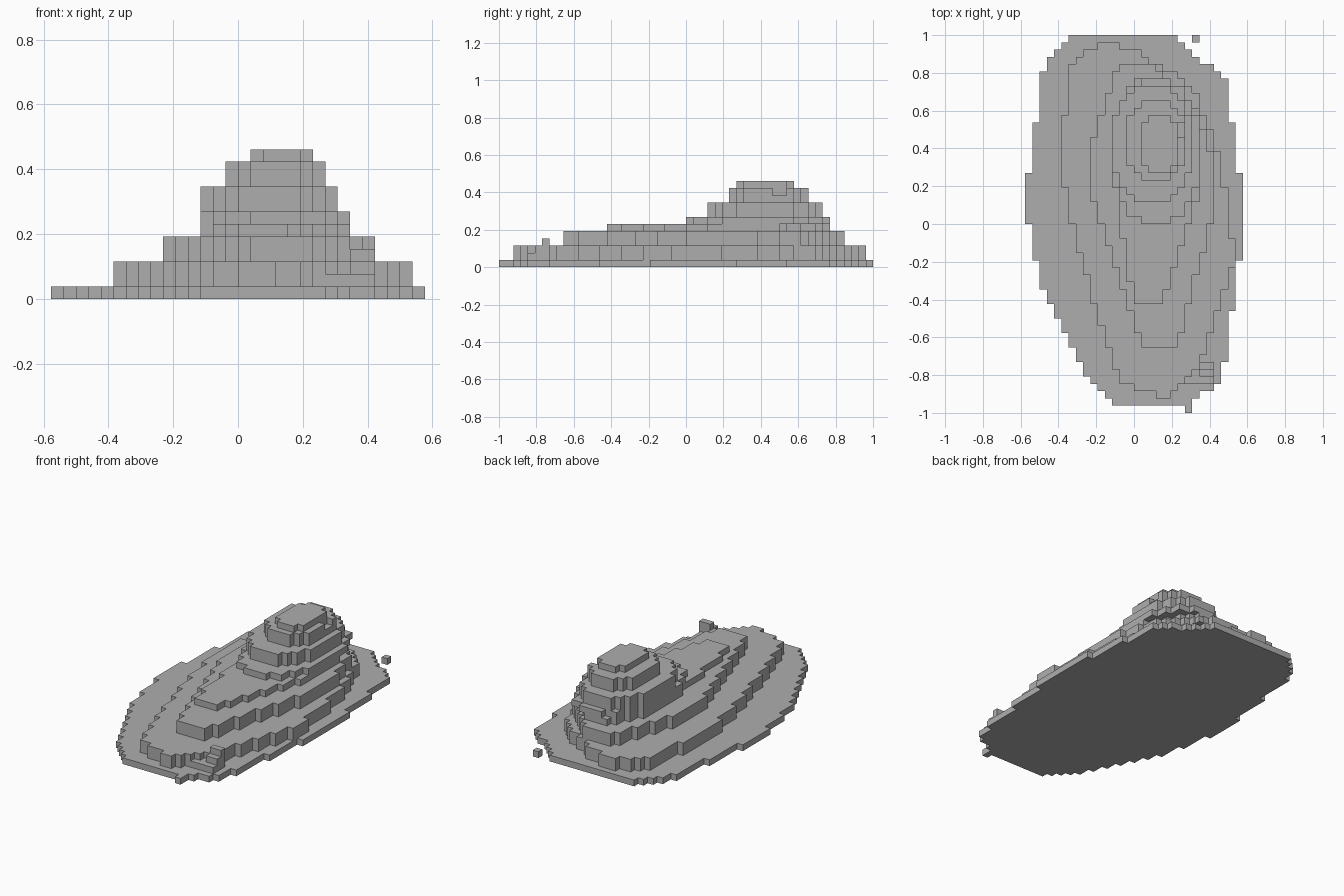
import bpy, bmesh, math
from mathutils import Vector

if "Cube" in bpy.data.objects:
    bpy.data.objects.remove(bpy.data.objects["Cube"])

V = 1 / 26  # edge of one cube; all sizes below are counted in cubes

stone = bpy.data.materials.new("grey stone")
stone.diffuse_color = (0.42, 0.42, 0.42, 1)
stone.use_nodes = True
stone.node_tree.nodes["Principled BSDF"].inputs["Base Color"].default_value = stone.diffuse_color


def box(x0, x1, y0, y1, z0, z1):
    return {(x, y, z) for x in range(x0, x1) for y in range(y0, y1) for z in range(z0, z1)}


def fill(inside, z0, z1):
    """Cubes whose centre lies inside an outline."""
    return {c for c in box(-15, 15, -26, 26, z0, z1) if inside(c[0] + 0.5, c[1] + 0.5)}


def outline(*pts):
    def inside(x, y):
        hit = False
        for (ax, ay), (bx, by) in zip(pts, pts[1:] + pts[:1]):
            if (ay > y) != (by > y) and x < ax + (y - ay) * (bx - ax) / (by - ay):
                hit = not hit
        return hit
    return inside


def oval(x0, x1, y0, y1, power=2.4):
    def inside(x, y):
        u = abs(2 * x - x0 - x1) / (x1 - x0)
        v = abs(2 * y - y0 - y1) / (y1 - y0)
        return u ** power + v ** power <= 1
    return inside


parts = {}
# Broad egg-shaped terraces
parts["base_shelf"] = fill(outline(
    (-8, 26), (5, 26), (12.5, 20), (15, 4), (15, -2), (12, -22), (7, -25),
    (-2, -25), (-7, -20), (-13, -8), (-15, 3), (-12.4, 22)), 0, 1)
parts["lower_terrace"] = fill(outline(
    (-4, 25), (0, 24), (8, 19), (12, 9), (14, -5), (9, -20), (5, -24),
    (-2, -22), (-7.5, -4), (-10, 7), (-9, 22)), 1, 3)
parts["middle_terrace"] = fill(outline(
    (-2, 22), (3, 22), (8, 17), (11, 9), (11, 2), (6, -17), (1, -17),
    (-6, 5), (-6, 10)), 3, 5)
parts["upper_terrace"] = fill(outline(
    (0, 20), (4, 20), (9, 12), (9, 4), (4, -11), (0, -11), (-3, 8), (-3, 14)), 5, 6)

# Stepped hill
parts["hill_foot"] = fill(oval(-3, 9, 0, 20), 6, 7)
parts["hill_body"] = fill(oval(-3, 8, 3, 19), 7, 9)
parts["hill_shoulder"] = fill(oval(-1, 7, 6, 17), 9, 11) - box(6, 7, 12, 14, 10, 11)
parts["hill_cap"] = fill(oval(1, 6, 7, 15), 11, 12)

# Broken ledge near the front corner, and two stray cubes
parts["corner_ledge"] = (box(6, 11, -22, -19, 1, 2) | box(9, 11, -21, -20, 2, 3)
                         | box(9, 11, -20, -19, 2, 4)) - parts["lower_terrace"]
parts["front_stray_cube"] = box(7, 8, -26, -25, 0, 1)
parts["back_stray_cube"] = box(8, 9, 25, 26, 0, 1)
filled = set().union(*parts.values())

DIRS = [s * Vector(d) for s in (1, -1) for d in ((1, 0, 0), (0, 1, 0), (0, 0, 1))]


def build(name, cells):
    """Make the exposed cube faces of one part, then merge flat areas."""
    bm = bmesh.new()
    for c in sorted(cells):
        centre = Vector(c) + Vector((0.5, 0.5, 0.5))
        for d in DIRS:
            if tuple(int(a + b) for a, b in zip(c, d)) in filled:
                continue
            u = d.yzx
            w = d.cross(u)
            mid = centre + d / 2
            bm.faces.new([bm.verts.new((mid + (u * a + w * b) / 2) * V)
                          for a, b in ((-1, -1), (1, -1), (1, 1), (-1, 1))])
    bmesh.ops.remove_doubles(bm, verts=bm.verts, dist=V / 100)
    bmesh.ops.dissolve_limit(bm, angle_limit=math.radians(1), verts=bm.verts, edges=bm.edges)
    mesh = bpy.data.meshes.new(name)
    bm.to_mesh(mesh)
    bm.free()
    mesh.materials.append(stone)
    bpy.context.collection.objects.link(bpy.data.objects.new(name, mesh))


for name, cells in parts.items():
    build(name, cells)
